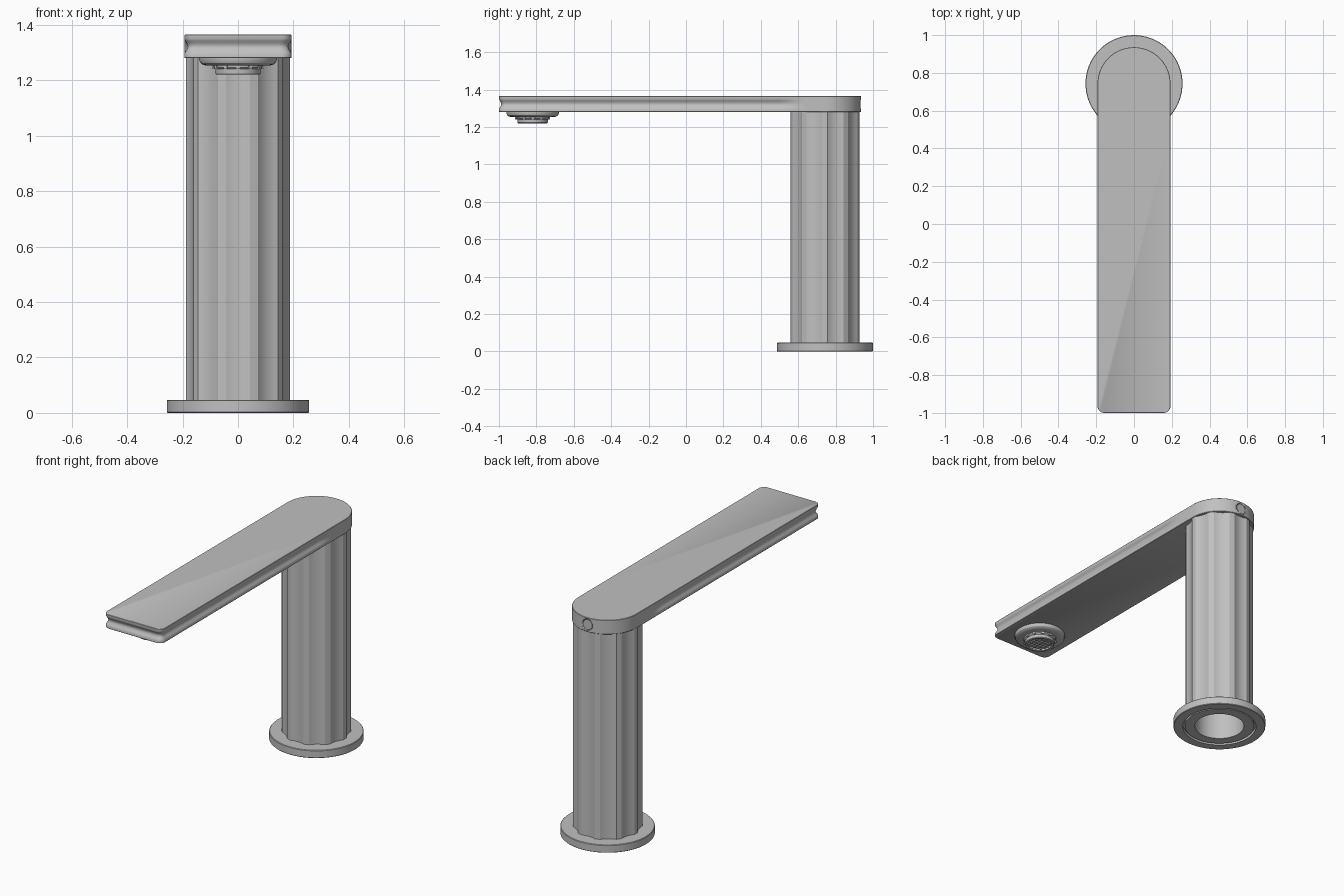
import bpy
import bmesh
from math import sin, cos, pi, radians
from mathutils import Matrix

cube = bpy.data.objects.get("Cube")
if cube:
    bpy.data.objects.remove(cube)

grey = bpy.data.materials.new("brushed grey")
grey.use_nodes = True
colour = (0.53, 0.53, 0.53, 1)
grey.diffuse_color = colour
grey.node_tree.nodes["Principled BSDF"].inputs["Base Color"].default_value = colour

COL_Y = 0.743     # column axis
TIP_Y = -0.82     # outlet axis
ARM_LOW, ARM_TOP, ARM_R = 1.28, 1.365, 0.193


def finish(name, bm, angle=25):
    bmesh.ops.recalc_face_normals(bm, faces=bm.faces)
    mesh = bpy.data.meshes.new(name)
    bm.to_mesh(mesh)
    bm.free()
    obj = bpy.data.objects.new(name, mesh)
    bpy.context.collection.objects.link(obj)
    mesh.materials.append(grey)
    bpy.ops.object.select_all(action="DESELECT")
    obj.select_set(True)
    bpy.context.view_layer.objects.active = obj
    bpy.ops.object.shade_smooth_by_angle(angle=radians(angle))
    return obj


def loft(name, loops, ring=False, angle=25):
    """Skin equal-length point loops; cap the ends, or join them for a ring."""
    bm = bmesh.new()
    rows = [[bm.verts.new(p) for p in loop] for loop in loops]
    pairs = list(zip(rows, rows[1:]))
    if ring:
        pairs.append((rows[-1], rows[0]))
    else:
        bm.faces.new(rows[0])
        bm.faces.new(rows[-1])
    for a, b in pairs:
        for i in range(len(a)):
            j = (i + 1) % len(a)
            bm.faces.new((a[i], a[j], b[j], b[i]))
    return finish(name, bm, angle)


def circle(r, z, y, n=72):
    return [(r * cos(2 * pi * i / n), y + r * sin(2 * pi * i / n), z) for i in range(n)]


def lathe(name, profile, y, ring=False):
    return loft(name, [circle(r, z, y) for r, z in profile], ring)


# Base flange, with a stepped recess underneath
lathe("base_flange", [(0.257, 0.003), (0.257, 0.044), (0.254, 0.047), (0.17, 0.047),
                      (0.17, 0.02), (0.205, 0.02), (0.205, 0), (0.254, 0)], COL_Y, ring=True)
lathe("base_seal", [(0.193, 0.003), (0.193, 0.03), (0.137, 0.03), (0.137, 0.003)],
      COL_Y, ring=True)

# Fluted column: ten shallow scoops between narrow lands, with a hollow bore
FLUTES, STEPS = 10, 8
LAND = radians(9)
SCOOP = 2 * pi / FLUTES - LAND


def fluted(z):
    points = []
    for k in range(FLUTES):
        start = -pi / 2 - SCOOP / 2 + k * 2 * pi / FLUTES
        for s in range(STEPS + 1):
            t = s / STEPS
            r = 0.189 - 0.013 * sin(pi * t) ** 0.8
            a = start + SCOOP * t
            points.append((r * cos(a), COL_Y + r * sin(a), z))
    return points


def bore(z):
    out = []
    for x, y, _ in fluted(z):
        f = 0.137 / (x * x + (y - COL_Y) ** 2) ** 0.5
        out.append((x * f, COL_Y + (y - COL_Y) * f, z))
    return out


loft("fluted_column", [fluted(0.02), fluted(ARM_LOW + 0.002), bore(ARM_LOW + 0.002), bore(0.02)],
     ring=True, angle=18)


# Spout arm: round back, rounded front corners, waisted edge that fades at the back
def arm_outline(z, waist, inset=0.0):
    r, corner = ARM_R, 0.035
    pts = [(r * cos(pi * i / 40), COL_Y + r * sin(pi * i / 40)) for i in range(41)]
    straight = [COL_Y - 0.1, 0.62, 0.58, 0.54, 0.5]
    pts += [(-r, y) for y in straight]
    for side in (-1, 1):
        for i in range(9):
            a = pi / 16 * i
            if side > 0:
                a = pi / 2 - a
            pts.append((side * (r - corner + corner * cos(a)), -1 + corner - corner * sin(a)))
    pts += [(r, y) for y in reversed(straight)]
    out = []
    for x, y in pts:
        fade = min(1, max(0, (0.62 - y) / 0.12))
        d = waist * fade + inset
        if y > COL_Y:
            out.append((x * (1 - d / r), COL_Y + (y - COL_Y) * (1 - d / r), z))
        else:
            out.append((x * (1 - d / r), y + d * max(0, (-1 + corner - y) / corner), z))
    return out


levels = [(ARM_LOW, 0, 0.002), (ARM_LOW + 0.002, 0, 0), (ARM_LOW + 0.016, 0, 0)]
for i in range(1, 10):
    t = i / 10
    levels.append((ARM_LOW + 0.016 + 0.053 * t, 0.012 * sin(pi * t) ** 1.3, 0))
levels += [(ARM_TOP - 0.016, 0, 0), (ARM_TOP - 0.002, 0, 0), (ARM_TOP, 0, 0.002)]
arm = loft("spout_arm", [arm_outline(*lv) for lv in levels], angle=40)


# Screw hole and plug at the back of the arm
def back_pin(name, r, y0, y1):
    bm = bmesh.new()
    bmesh.ops.create_cone(bm, cap_ends=True, segments=32, radius1=r, radius2=r, depth=y1 - y0,
                          matrix=Matrix.Translation((0, (y0 + y1) / 2, 1.322))
                          @ Matrix.Rotation(pi / 2, 4, "X"))
    return finish(name, bm)


cutter = back_pin("screw_hole_cutter", 0.034, 0.9, 0.96)
cutter.hide_render = True
cutter.hide_viewport = True
cut = arm.modifiers.new("screw_hole", "BOOLEAN")
cut.operation = "DIFFERENCE"
cut.object = cutter
cut.solver = "EXACT"
back_pin("screw_plug", 0.03, 0.89, 0.932)

# Outlet collar with a rounded lower rim
lathe("outlet_collar", [(0.14, ARM_LOW + 0.002), (0.14, 1.273), (0.136, 1.263), (0.128, 1.257),
                        (0.118, 1.254), (0.08, 1.254)], TIP_Y)

# Aerator nozzle with a recessed outlet
lathe("aerator_nozzle", [(0.09, 1.257), (0.089, 1.247), (0.082, 1.24), (0.081, 1.223),
                         (0.078, 1.22), (0.066, 1.22), (0.064, 1.232)], TIP_Y)


def bars(name, placements):
    """Several small boxes: centre, size and turn about z."""
    bm = bmesh.new()
    for (x, y, z), size, turn in placements:
        bmesh.ops.create_cube(bm, size=1, matrix=Matrix.Translation((x, y, z))
                              @ Matrix.Rotation(turn, 4, "Z") @ Matrix.Diagonal((*size, 1)))
    return finish(name, bm)


# Outlet lattice and key lugs round the nozzle
lattice = []
for k in range(-2, 3):
    off = k * 0.022
    span = 2 * (0.065 ** 2 - off ** 2) ** 0.5
    lattice.append(((off, TIP_Y, 1.229), (0.005, span, 0.008), 0))
    lattice.append(((0, TIP_Y + off, 1.229), (span, 0.005, 0.008), 0))
bars("outlet_lattice", lattice)
bars("key_lugs", [((0.086 * cos(a), TIP_Y + 0.086 * sin(a), 1.248), (0.014, 0.014, 0.014), a)
                  for a in (2 * pi * i / 12 for i in range(12))])
